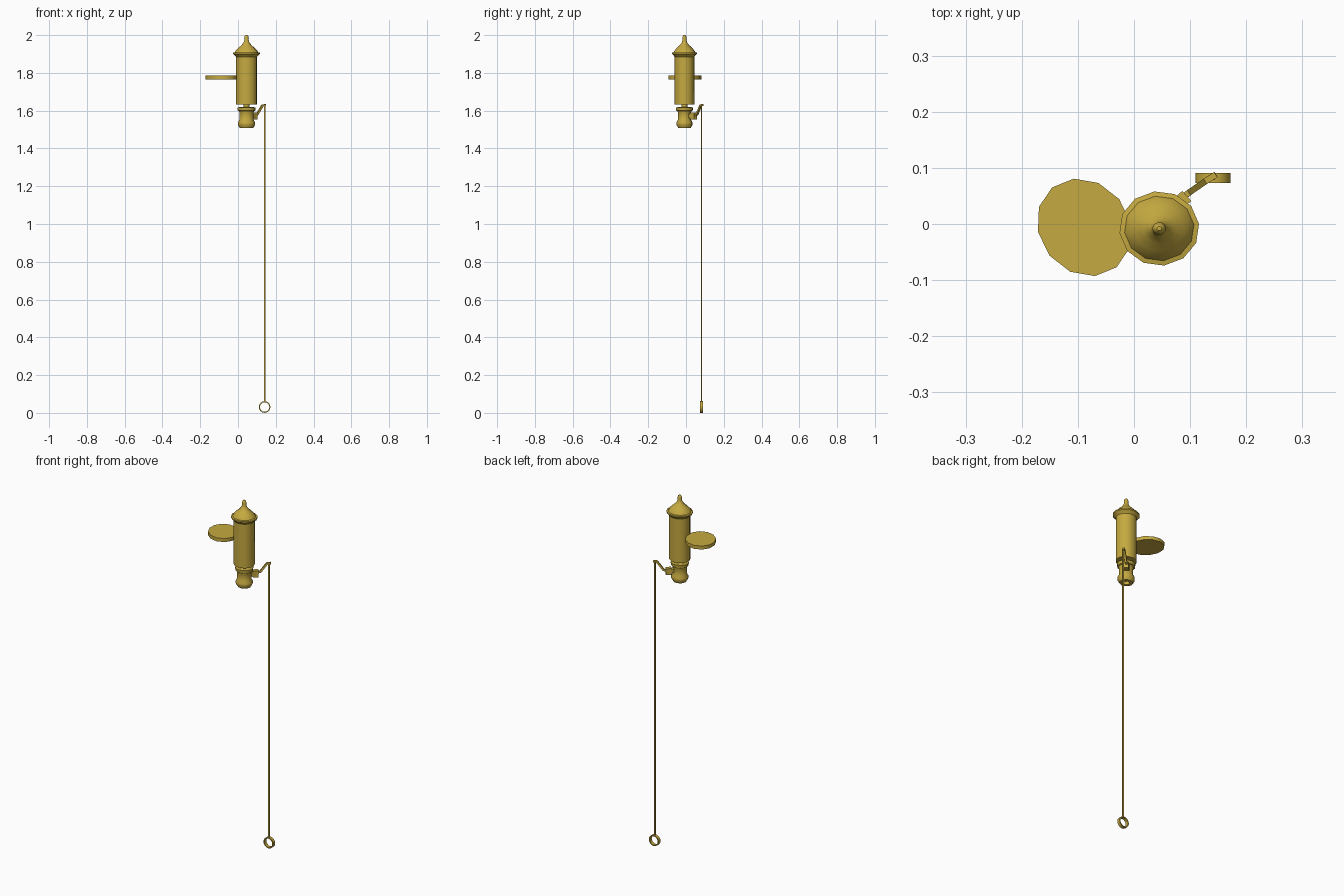
import bpy, bmesh, math
from mathutils import Vector, Matrix

if "Cube" in bpy.data.objects:
    bpy.data.objects.remove(bpy.data.objects["Cube"])

brass = bpy.data.materials.new("brass")
brass.diffuse_color = (0.56, 0.40, 0.052, 1)
brass.use_nodes = True
brass.node_tree.nodes["Principled BSDF"].inputs["Base Color"].default_value = brass.diffuse_color
CX, CY = 0.045, -0.008      # whistle axis


def finish(name, bm, smooth=True):
    bmesh.ops.recalc_face_normals(bm, faces=bm.faces)
    me = bpy.data.meshes.new(name)
    bm.to_mesh(me)
    bm.free()
    ob = bpy.data.objects.new(name, me)
    bpy.context.collection.objects.link(ob)
    me.materials.append(brass)
    if smooth:
        bpy.ops.object.select_all(action='DESELECT')
        ob.select_set(True)
        bpy.context.view_layer.objects.active = ob
        bpy.ops.object.shade_smooth_by_angle(angle=math.radians(35))
    return ob


def lathe(name, profile, sides=12, phase=7, sx=1.02, sy=0.95, closed=False):
    """Revolve (radius, z) points about the whistle axis; ends are capped."""
    bm = bmesh.new()
    rings = []
    for r, z in profile:
        ring = []
        for i in range(sides):
            a = math.radians(phase) + math.tau * i / sides
            ring.append(bm.verts.new((CX + sx * r * math.cos(a), CY + sy * r * math.sin(a), z)))
        rings.append(ring)
    for lo, hi in zip(rings, rings[1:]):
        for i in range(sides):
            j = (i + 1) % sides
            bm.faces.new((lo[i], lo[j], hi[j], hi[i]))
    bm.faces.new(rings[0])
    bm.faces.new(rings[-1])
    return finish(name, bm)


def bar(name, points, width, height):
    """Rectangular bar swept along points."""
    bm = bmesh.new()
    pts = [Vector(p) for p in points]
    flat = pts[-1] - pts[0]
    side = Vector((-flat.y, flat.x, 0)).normalized() * width / 2
    rings = []
    for i, p in enumerate(pts):
        d = (pts[min(i + 1, len(pts) - 1)] - pts[max(i - 1, 0)]).normalized()
        up = d.cross(side).normalized() * height / 2
        rings.append([bm.verts.new(p + s * side + t * up)
                      for s, t in ((-1, -1), (1, -1), (1, 1), (-1, 1))])
    for a, b in zip(rings, rings[1:]):
        for i in range(4):
            j = (i + 1) % 4
            bm.faces.new((a[i], a[j], b[j], b[i]))
    bm.faces.new(rings[0])
    bm.faces.new(rings[-1])
    return finish(name, bm, False)


# whistle bell, domed cap with finial
lathe("bell", [(0.055, 1.633), (0.055, 1.895)])
lathe("cap", [(0.055, 1.885), (0.060, 1.891), (0.070, 1.900), (0.070, 1.907), (0.061, 1.909),
              (0.056, 1.918), (0.043, 1.932), (0.028, 1.945), (0.017, 1.958), (0.011, 1.972),
              (0.012, 1.984), (0.009, 1.995), (0.004, 2.0)])

# stem and base with a recessed pipe socket
lathe("stem", [(0.016, 1.60), (0.016, 1.64)])
lathe("base", [(0.018, 1.525), (0.018, 1.508), (0.035, 1.508), (0.045, 1.525), (0.045, 1.538),
               (0.037, 1.552), (0.037, 1.590), (0.040, 1.597), (0.046, 1.600), (0.048, 1.617),
               (0.030, 1.619)])

# mounting disc, slightly oval
bm = bmesh.new()
bmesh.ops.create_cone(bm, cap_ends=True, segments=12, radius1=1, radius2=1, depth=1)
bmesh.ops.transform(bm, verts=bm.verts, matrix=(
    Matrix.Translation((-0.0885, -0.006, 1.775)) @ Matrix.Rotation(math.radians(129), 4, 'Z')
    @ Matrix.Diagonal((0.0915, 0.080, 0.020, 1))))
finish("mounting_disc", bm)

# valve and lever arm
bar("valve_pipe", [(0.055, 0.005, 1.572), (0.086, 0.042, 1.572)], 0.022, 0.022)
bar("valve_block", [(0.072, 0.030, 1.572), (0.094, 0.050, 1.572)], 0.024, 0.036)
bar("lever_arm", [(0.085, 0.046, 1.575), (0.101, 0.058, 1.580), (0.130, 0.078, 1.628),
                  (0.146, 0.088, 1.629)], 0.011, 0.011)

# pull cord
bm = bmesh.new()
bmesh.ops.create_cube(bm, size=1)
bmesh.ops.transform(bm, verts=bm.verts, matrix=(
    Matrix.Translation((0.1405, 0.081, 0.844)) @ Matrix.Diagonal((0.008, 0.005, 1.57, 1))))
finish("pull_cord", bm, False)

# pull ring: flat band
bm = bmesh.new()
N = 16
section = [(0.031, -0.009), (0.031, 0.009), (0.025, 0.009), (0.025, -0.009)]
rings = [[bm.verts.new((0.141 + r * math.cos(math.tau * i / N), 0.082 + y,
                        0.031 + r * math.sin(math.tau * i / N))) for r, y in section]
         for i in range(N)]
for i in range(N):
    a, b = rings[i], rings[(i + 1) % N]
    for k in range(4):
        m = (k + 1) % 4
        bm.faces.new((a[k], a[m], b[m], b[k]))
finish("pull_ring", bm)
